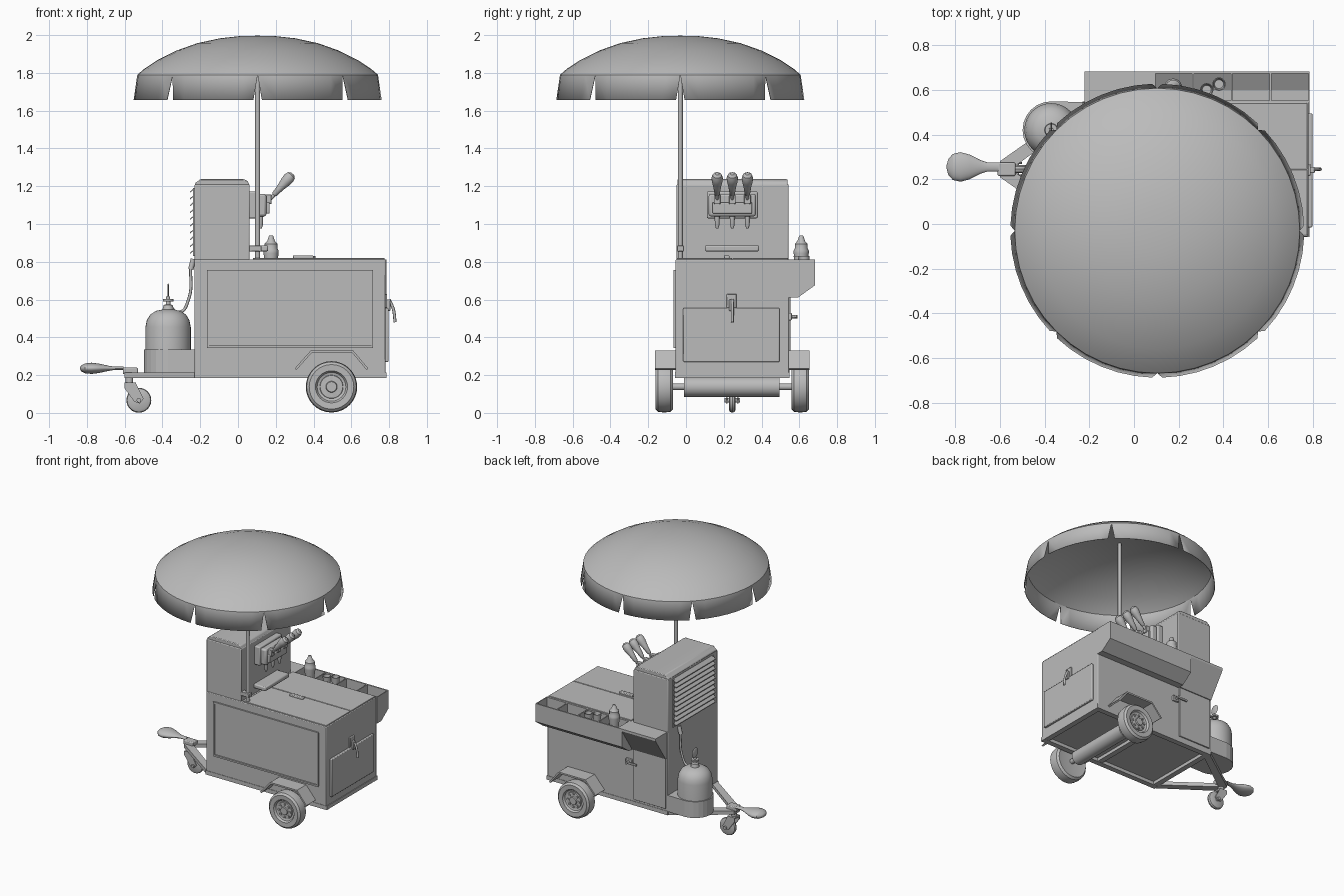
import bpy, bmesh
from math import sin, cos, pi, radians
from mathutils import Vector

cube = bpy.data.objects.get("Cube")
if cube:
    bpy.data.objects.remove(cube)

grey = bpy.data.materials.new("plain_grey")
grey.use_nodes = True
grey.diffuse_color = (0.5, 0.5, 0.5, 1)
grey.node_tree.nodes["Principled BSDF"].inputs["Base Color"].default_value = (0.5, 0.5, 0.5, 1)


def finish(name, bm, smooth=False, bevel=0, segments=2):
    bmesh.ops.recalc_face_normals(bm, faces=bm.faces[:])
    me = bpy.data.meshes.new(name)
    bm.to_mesh(me)
    bm.free()
    me.materials.append(grey)
    ob = bpy.data.objects.new(name, me)
    bpy.context.collection.objects.link(ob)
    if bevel:
        mod = ob.modifiers.new("bevel", "BEVEL")
        mod.width, mod.segments = bevel, segments
    if smooth:
        bpy.ops.object.select_all(action="DESELECT")
        ob.select_set(True)
        bpy.context.view_layer.objects.active = ob
        bpy.ops.object.shade_smooth_by_angle(angle=radians(35))
    return ob


def box(name, x, y, z, bevel=0, segments=2):
    bm = bmesh.new()
    bmesh.ops.create_cube(bm, size=1)
    for v in bm.verts:
        v.co = [r[0] + (c + 0.5) * (r[1] - r[0]) for c, r in zip(v.co, (x, y, z))]
    return finish(name, bm, bool(bevel), bevel, segments)


def prism(name, points, axis, lo, hi, bevel=0):
    """Extrude a closed 2D outline along one axis."""
    bm = bmesh.new()

    def place(p, t):
        c = list(p)
        c.insert("xyz".index(axis), t)
        return bm.verts.new(c)
    a, b = ([place(p, t) for p in points] for t in (lo, hi))
    bm.faces.new(a)
    bm.faces.new(b)
    for i in range(len(a)):
        j = (i + 1) % len(a)
        bm.faces.new((a[i], a[j], b[j], b[i]))
    return finish(name, bm, bool(bevel), bevel)


def lathe(name, profile, origin, direction=(0, 0, 1), n=24):
    """Spin (radius, height) pairs about a direction through the origin."""
    bm = bmesh.new()
    rot = Vector((0, 0, 1)).rotation_difference(Vector(direction))
    rings = [[bm.verts.new(Vector(origin) + rot @ Vector((r * cos(2 * pi * i / n), r * sin(2 * pi * i / n), h)))
              for i in range(n)] for r, h in profile]
    for a, b in zip(rings, rings[1:]):
        for i in range(n):
            bm.faces.new((a[i], a[(i + 1) % n], b[(i + 1) % n], b[i]))
    bm.faces.new(rings[0])
    bm.faces.new(rings[-1])
    return finish(name, bm, True)


def rod(name, a, b, r, n=16):
    d = Vector(b) - Vector(a)
    return lathe(name, [(r, 0), (r, d.length)], a, d, n)


def tube(name, points, r):
    cu = bpy.data.curves.new(name, "CURVE")
    cu.dimensions, cu.bevel_depth, cu.bevel_resolution = "3D", r, 2
    sp = cu.splines.new("BEZIER")
    sp.bezier_points.add(len(points) - 1)
    for bp, p in zip(sp.bezier_points, points):
        bp.co = p
        bp.handle_left_type = bp.handle_right_type = "AUTO"
    cu.materials.append(grey)
    ob = bpy.data.objects.new(name, cu)
    bpy.context.collection.objects.link(ob)


# Cabinet, worktop lids and tower
Y0, Y1, MID = -0.055, 0.545, 0.245
box("cabinet", (-0.23, 0.78), (Y0, Y1), (0.21, 0.813), 0.005)
box("front_lid", (0.08, 0.775), (-0.05, 0.243), (0.81, 0.82), 0.003)
box("rear_lid", (0.08, 0.775), (0.247, 0.54), (0.81, 0.82), 0.003)
box("lid_handle", (0.29, 0.4), (0.2, 0.23), (0.815, 0.833), 0.005)
box("tower", (-0.23, 0.062), (-0.05, 0.543), (0.8, 1.21), 0.006)
prism("tower_cap", [(-0.23, 1.205), (-0.228, 1.215), (-0.2, 1.237), (0.03, 1.237), (0.05, 1.228), (0.062, 1.205)],
      "y", -0.045, 0.538, 0.006)

# Front panel with a thin raised frame
box("front_panel", (-0.155, 0.705), (-0.06, -0.05), (0.36, 0.745))
for z in (0.35, 0.75):
    box("front_panel_rail", (-0.163, 0.715), (-0.066, -0.05), (z - 0.006, z + 0.006))
for x in (-0.158, 0.71):
    box("front_panel_stile", (x - 0.006, x + 0.006), (-0.066, -0.05), (0.35, 0.75))

# End door with its toggle latch
box("end_door", (0.775, 0.797), (-0.015, 0.495), (0.27, 0.555), 0.005)
box("latch_plate", (0.775, 0.79), (0.215, 0.268), (0.555, 0.63), 0.004)
box("latch_body", (0.78, 0.808), (0.228, 0.255), (0.54, 0.6), 0.004)
tube("latch_lever", [(0.8, MID, 0.6), (0.822, MID, 0.55), (0.832, MID, 0.48)], 0.008)

# Back door and handle
box("back_door", (-0.215, 0.055), (0.54, 0.553), (0.23, 0.7), 0.003)
box("door_handle_plate", (0.065, 0.115), (0.54, 0.56), (0.49, 0.53), 0.004)
rod("door_handle_pin", (0.09, 0.55, 0.51), (0.09, 0.59, 0.51), 0.009)
box("door_handle_bar", (0.01, 0.1), (0.572, 0.585), (0.503, 0.518), 0.004)

# Louvres on the tower end
for y in (0.01, 0.485):
    box("louvre_stile", (-0.238, -0.228), (y - 0.008, y + 0.008), (0.83, 1.19))
for i in range(10):
    z = 0.845 + i * 0.036
    prism("louvre_slat", [(-0.228, z + 0.026), (-0.255, z + 0.002), (-0.255, z - 0.004), (-0.228, z + 0.018)],
          "y", 0.01, 0.485)

# Condiment shelf: four bins and a plain wedge at the end
tray = prism("condiment_tray", [(0.54, 0.812), (0.682, 0.812), (0.682, 0.675), (0.595, 0.612), (0.54, 0.612)],
             "x", 0.06, 0.785)
for i in range(4):
    x = 0.095 + i * 0.173
    cutter = prism("bin_cutter", [(0.552, 0.85), (0.672, 0.85), (0.672, 0.74), (0.6, 0.7), (0.552, 0.7)],
                   "x", x, x + 0.165)
    cutter.hide_render = True
    cutter.hide_viewport = True
    mod = tray.modifiers.new("bin", "BOOLEAN")
    mod.operation, mod.object, mod.solver = "DIFFERENCE", cutter, "EXACT"
prism("shelf_wedge", [(0.54, 0.812), (0.682, 0.812), (0.682, 0.795), (0.56, 0.612), (0.54, 0.612)],
      "x", -0.222, 0.06)

# Sauce bottle and small cups in the bins
lathe("sauce_bottle", [(0.028, 0), (0.032, 0.06), (0.04, 0.12), (0.04, 0.135), (0.034, 0.145), (0.034, 0.17),
                       (0.02, 0.185), (0.012, 0.21), (0.008, 0.215)], (0.175, 0.61, 0.725))
for x, y in ((0.325, 0.6), (0.38, 0.625)):
    lathe("sauce_cup", [(0.02, 0), (0.03, 0.11), (0.026, 0.11), (0.02, 0.07)], (x, y, 0.72), n=20)

# Dispenser, drip tray and taps
box("dispenser_back", (0.055, 0.105), (0.11, 0.38), (1.03, 1.172), 0.008)
box("dispenser_body", (0.1, 0.15), (0.12, 0.37), (1.04, 1.16), 0.012)
box("dispenser_front", (0.14, 0.168), (0.14, 0.35), (1.055, 1.115), 0.006)
box("drip_tray", (0.055, 0.16), (0.1, 0.387), (0.855, 0.887), 0.008)
for y in (0.165, 0.245, 0.325):
    lathe("tap_nozzle", [(0.006, 0), (0.012, 0.02), (0.014, 0.07)], (0.12, y, 0.975), n=16)
    box("tap_block", (0.14, 0.178), (y - 0.018, y + 0.018), (1.105, 1.155), 0.004)
    lathe("tap_handle", [(0.008, 0), (0.01, 0.045), (0.014, 0.05), (0.02, 0.1), (0.028, 0.14), (0.03, 0.165),
                         (0.024, 0.185), (0.01, 0.195)], (0.16, y, 1.12), (0.12, 0, 0.135), 20)

# Parasol: pole, brackets, dome and notched valance
PX, PY = 0.104, -0.03
rod("parasol_pole", (PX, PY, 0.81), (PX, PY, 1.99), 0.013)
box("pole_bracket", (0.055, 0.125), (PY - 0.018, PY + 0.02), (0.855, 0.885), 0.004)
bm = bmesh.new()
dome = [(0.637, 1.79), (0.6, 1.822), (0.53, 1.868), (0.43, 1.918), (0.32, 1.957), (0.2, 1.983), (0.1, 1.994)]
COLS = 6
N = 8 * COLS


def at(r, angle, z):
    return bm.verts.new((PX + r * cos(angle), PY + r * sin(angle), z))


rings = [[at(r, 2 * pi * i / N, z) for i in range(N)] for r, z in dome]
for a, b in zip(rings, rings[1:]):
    for i in range(N):
        bm.faces.new((a[i], a[(i + 1) % N], b[(i + 1) % N], b[i]))
top = bm.verts.new((PX, PY, 1.997))
for i in range(N):
    bm.faces.new((rings[-1][i], rings[-1][(i + 1) % N], top))
for k in range(8):
    lower = [at(0.657, radians(45 * k + 2 + 41 * j / COLS), 1.656) for j in range(COLS + 1)]
    for j in range(COLS):
        i = k * COLS + j
        bm.faces.new((rings[0][i], lower[j], lower[j + 1], rings[0][(i + 1) % N]))
canopy = finish("parasol_canopy", bm, True)
canopy.modifiers.new("thickness", "SOLIDIFY").thickness = 0.004

# Chassis frame and drawbar
for y in (Y0 - 0.003, Y1 - 0.037):
    box("chassis_rail", (-0.23, 0.785), (y, y + 0.04), (0.185, 0.215))
for x in (-0.23, 0.27, 0.745):
    box("chassis_crossbar", (x, x + 0.04), (Y0, Y1), (0.186, 0.214))
for s in (-1, 1):
    prism("drawbar", [(-0.23, MID + s * 0.295), (-0.23, MID + s * 0.235), (-0.55, MID), (-0.6, MID),
                      (-0.6, MID + s * 0.035)], "z", 0.186, 0.214)
box("coupler_block", (-0.61, -0.53), (MID - 0.03, MID + 0.03), (0.205, 0.24), 0.006)
hitch = lathe("hitch_handle", [(0.02, 0), (0.02, 0.05), (0.03, 0.08), (0.055, 0.13), (0.066, 0.17), (0.058, 0.205),
                               (0.035, 0.225), (0.01, 0.232)], (0, 0, 0), (-1, 0, 0))
hitch.location = (-0.605, MID + 0.01, 0.236)
hitch.scale = (1, 1, 0.45)

# Swivelling jockey wheel
rod("jockey_stem", (-0.575, MID, 0.15), (-0.575, MID, 0.21), 0.02)
lathe("jockey_wheel", [(0.05, -0.018), (0.062, -0.012), (0.066, 0), (0.062, 0.012), (0.05, 0.018)],
      (-0.525, MID, 0.067), (0, 1, 0))
for y in (MID - 0.032, MID + 0.024):
    prism("jockey_fork", [(-0.6, 0.155), (-0.54, 0.155), (-0.5, 0.075), (-0.52, 0.05), (-0.55, 0.06), (-0.6, 0.13)],
          "y", y, y + 0.008)
box("jockey_crown", (-0.6, -0.54), (MID - 0.032, MID + 0.032), (0.148, 0.16))
rod("jockey_axle", (-0.525, MID - 0.042, 0.067), (-0.525, MID + 0.042, 0.067), 0.012)

# Road wheels, folded mudguards and axle
WX, WZ = 0.495, 0.138
tyre = [(0.078, -0.04), (0.118, -0.046), (0.132, -0.033), (0.136, 0), (0.132, 0.033), (0.118, 0.046),
        (0.085, 0.044), (0.076, 0.03), (0.062, 0.026), (0.06, 0.034), (0.03, 0.036), (0.027, 0.045)]
guard = [(0.3, 0.235), (0.385, 0.33), (0.61, 0.33), (0.69, 0.235), (0.68, 0.228), (0.605, 0.318), (0.39, 0.318),
         (0.31, 0.228)]
for s in (-1, 1):
    wy = MID + s * 0.36
    lathe("wheel", tyre, (WX, wy, WZ), (0, s, 0), 32)
    for i in range(8):
        a = i * pi / 4
        p = Vector((WX + 0.046 * cos(a), wy + s * 0.03, WZ + 0.046 * sin(a)))
        rod("wheel_stud", p, p + Vector((0, s * 0.012, 0)), 0.008, 8)
    prism("mudguard", guard, "y", *sorted((MID + s * 0.295, MID + s * 0.41)))
rod("axle", (WX, MID - 0.36, WZ), (WX, MID + 0.36, WZ), 0.018)
rod("axle_drum", (WX, -0.01, WZ), (WX, 0.495, WZ), 0.053, 24)

# Gas bottle in its rounded holder, with valve and hose
TX, TY = -0.37, 0.42
arc = [(TX + 0.128 * cos(radians(a)), TY + 0.128 * sin(radians(a))) for a in range(90, 271, 15)]
prism("gas_holder", arc + [(-0.228, TY - 0.128), (-0.228, TY + 0.125)], "z", 0.212, 0.335)
lathe("gas_bottle", [(0.12, 0), (0.12, 0.24), (0.113, 0.275), (0.095, 0.305), (0.065, 0.325), (0.03, 0.332),
                     (0.024, 0.355), (0.012, 0.36), (0.01, 0.4)], (TX, TY, 0.215), n=32)
rod("valve_wheel", (TX, TY, 0.59), (TX, TY, 0.602), 0.028)
lathe("gauge_disc", [(0.03, -0.004), (0.036, 0), (0.03, 0.004)], (TX, TY, 0.65), (1, 0, 0))
tube("gas_hose", [(TX, TY, 0.575), (-0.31, TY, 0.533), (-0.262, TY, 0.6), (-0.25, TY, 0.78)], 0.008)
rod("hose_fitting", (-0.25, TY, 0.76), (-0.236, TY, 0.815), 0.014)
